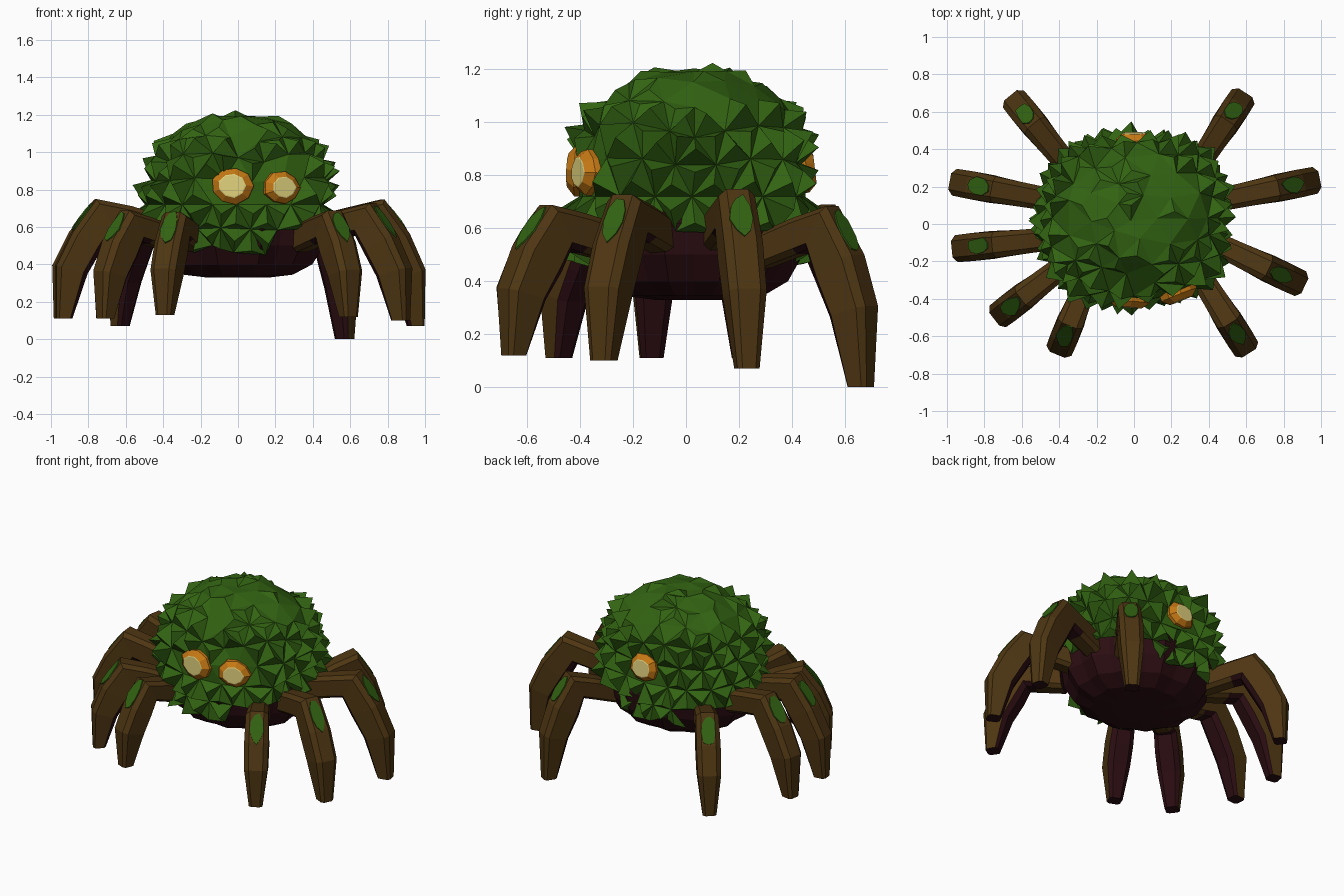
import bpy, bmesh, math, random
from mathutils import Vector

random.seed(7)
cube = bpy.data.objects.get("Cube")
if cube:
    bpy.data.objects.remove(cube, do_unlink=True)


def material(name, rgb):
    m = bpy.data.materials.new(name)
    m.use_nodes = True
    m.diffuse_color = (*rgb, 1)
    bsdf = next(n for n in m.node_tree.nodes if n.type == 'BSDF_PRINCIPLED')
    bsdf.inputs["Base Color"].default_value = (*rgb, 1)
    return m


MOSS = material("moss_green", (0.032, 0.125, 0.006))
BARK = material("bark_brown", (0.075, 0.036, 0.006))
DARK = material("dark_maroon", (0.024, 0.004, 0.006))
ORANGE = material("eye_orange", (0.56, 0.19, 0.007))
PALE = material("eye_pale", (0.72, 0.62, 0.2))
UP = Vector((0, 0, 1))


def add_object(name, bm, mats):
    bmesh.ops.recalc_face_normals(bm, faces=bm.faces)
    mesh = bpy.data.meshes.new(name)
    bm.to_mesh(mesh)
    bm.free()
    for m in mats:
        mesh.materials.append(m)
    obj = bpy.data.objects.new(name, mesh)
    bpy.context.collection.objects.link(obj)
    return obj


def loft(name, rings, mats, rule):
    """Skin closed rings; rule(ring, side) gives the material slot, side None is a cap."""
    bm = bmesh.new()
    vs = [[bm.verts.new(p) for p in ring] for ring in rings]
    n = len(vs[0])
    for r in range(len(vs) - 1):
        for s in range(n):
            t = (s + 1) % n
            f = bm.faces.new((vs[r][s], vs[r][t], vs[r + 1][t], vs[r + 1][s]))
            f.material_index = rule(r, s)
    for r in (0, len(vs) - 1):
        bm.faces.new(vs[r]).material_index = rule(r, None)
    return add_object(name, bm, mats)


# Eyes: place, facing direction, radius
EYES = {
    "front_eye_right": (Vector((-0.03, -0.42, 0.82)), Vector((-0.08, -1, 0.05)), 0.11),
    "front_eye_left": (Vector((0.24, -0.385, 0.81)), Vector((0.4, -1, 0.05)), 0.1),
    "back_eye": (Vector((0, 0.46, 0.82)), Vector((0, 1, 0.12)), 0.1),
}


def near_eye(p, reach):
    return any((p - c).length < reach for c, d, r in EYES.values())


# Mossy shell: a squarish dome whose side facets are raised into spikes
centre = Vector((0, 0.03, 0.72))
bm = bmesh.new()
bmesh.ops.create_icosphere(bm, subdivisions=3, radius=1)
for v in bm.verts:
    d = v.co.normalized()
    k = sum(abs(c) ** 2.4 for c in d) ** (-1 / 2.4)
    rough = 1 + random.uniform(-0.035, 0.035)
    v.co = centre + Vector((d.x * 0.485, d.y * 0.435, d.z * 0.475)) * k * rough
    v.co += Vector((random.uniform(-0.02, 0.02), random.uniform(-0.02, 0.02), 0))


def hem(p):
    fall = abs((p - centre).to_2d().normalized().y) ** 4
    return 0.62 - 0.18 * fall


low = [f for f in bm.faces if f.calc_center_median().z < hem(f.calc_center_median())]
bmesh.ops.delete(bm, geom=low, context='FACES')
side = [f for f in bm.faces if not near_eye(f.calc_center_median(), 0.13)
        and (f.calc_center_median().z < 1.03 or random.random() < 0.35)]
for v in bmesh.ops.poke(bm, faces=side)["verts"]:
    out = (v.co - centre).normalized()
    size = 0.085 if v.co.z < 1.03 else 0.035
    v.co += out * size * random.uniform(0.55, 1.1)
for v in bm.verts:
    for c, d, r in EYES.values():
        depth = (v.co - c).dot(d.normalized())
        if (v.co - c).length < r * 1.35 and depth > -0.02:
            v.co -= d.normalized() * (depth + 0.02)
add_object("mossy_shell", bm, [MOSS])

# Dark underbody: a ridged shallow bowl
profile = [(0.16, 0.33), (0.28, 0.345), (0.38, 0.40), (0.44, 0.50), (0.46, 0.62), (0.4, 0.74)]
SEG = 24
rings = []
for r, z in profile:
    ring = []
    for s in range(SEG):
        a = math.tau * s / SEG
        k = r * (1.04 if s % 2 else 0.97)
        ring.append((k * math.cos(a) * 1.04, 0.03 + k * math.sin(a) * 0.93, z))
    rings.append(ring)
loft("underbody", rings, [DARK], lambda r, s: 0)

# Legs: hip x, y; foot x, y, z; knee height
LEGS = {
    "right_rear": (-0.36, 0.32, -0.63, 0.65, 0.07, 0.62),
    "right_upper_middle": (-0.45, 0.13, -0.94, 0.22, 0.11, 0.68),
    "right_lower_middle": (-0.45, -0.08, -0.93, -0.13, 0.11, 0.68),
    "right_front": (-0.4, -0.24, -0.71, -0.48, 0.11, 0.62),
    "right_inner_front": (-0.26, -0.33, -0.39, -0.65, 0.13, 0.62),
    "left_rear": (0.36, 0.34, 0.57, 0.66, 0.0, 0.62),
    "left_upper_middle": (0.46, 0.13, 0.95, 0.23, 0.07, 0.68),
    "left_lower_middle": (0.45, -0.11, 0.87, -0.31, 0.1, 0.66),
    "left_front": (0.37, -0.3, 0.59, -0.65, 0.12, 0.62),
}
# Sections: reach, share of knee height over the foot, tilt, thickness, width
SECTIONS = [
    (-0.1, 0.84, 85, 0.15, 0.12),
    (0.28, 0.92, 100, 0.15, 0.13),
    (0.55, 0.97, 62, 0.19, 0.14),
    (0.75, 0.73, 30, 0.19, 0.15),
    (0.92, 0.46, 15, 0.17, 0.145),
    (1.0, 0.0, 0, 0.085, 0.085),
]
CORNERS = [(1, 0.6), (0.7, 1), (-0.7, 1), (-1, 0.6), (-1, -0.6), (-0.7, -1), (0.7, -1), (1, -0.6)]

for name, (hx, hy, fx, fy, fz, kz) in LEGS.items():
    hip, foot = Vector((hx, hy, 0)), Vector((fx, fy, 0))
    reach = (foot - hip).length
    out = (foot - hip).normalized()
    across = UP.cross(out)
    slim = 0.8 + 0.2 * min(1, reach / 0.48)
    rings, crest = [], []
    for t, h, tilt, thick, wide in SECTIONS:
        a = math.radians(tilt)
        normal = out * math.cos(a) + UP * math.sin(a)
        mid = hip.lerp(foot, t) + UP * (fz + (kz - fz) * h)
        jit = random.uniform(0.95, 1.05)
        rings.append([mid + normal * u * thick * slim / 2 * jit + across * w * wide / 2
                      for u, w in CORNERS])
        crest.append(mid + normal * thick * slim / 2 * jit)
    # the side turned to the belly, and the sole, are dark
    loft(name + "_leg", rings, [BARK, DARK],
         lambda r, s: 1 if s is None or (s in (2, 3, 4) and r > 0) else 0)

    # moss patch lying on the outer face below the knee
    along = (crest[3] - crest[2]).normalized()
    face = across.cross(along)
    if face.dot(out) < 0:
        face = -face
    spot = crest[2].lerp(crest[3], 0.55)
    layers = []
    shape = [random.uniform(0.8, 1.1) for s in range(9)]
    for lift in (-0.002, 0.006):
        layers.append([spot + face * lift
                       + along * 0.1 * k * math.cos(math.tau * s / 9)
                       + across * 0.048 * k * math.sin(math.tau * s / 9)
                       for s, k in enumerate(shape)])
    loft(name + "_moss_patch", layers, [MOSS], lambda r, s: 0)

# Eyes: orange bevelled rim around a pale flat centre
for name, (c, d, radius) in EYES.items():
    d = d.normalized()
    x = UP.cross(d).normalized()
    y = d.cross(x)
    shape = [random.uniform(0.93, 1.05) for s in range(9)]
    rings = []
    for size, lift in ((1, -0.08), (1, -0.005), (0.66, 0.025), (0.6, 0.027)):
        rings.append([c + d * lift + (x * math.cos(math.tau * s / 9)
                      + y * 0.9 * math.sin(math.tau * s / 9)) * radius * size * k
                      for s, k in enumerate(shape)])
    loft(name, rings, [ORANGE, PALE],
         lambda r, s: 1 if r == 2 or (r == 3 and s is None) else 0)
